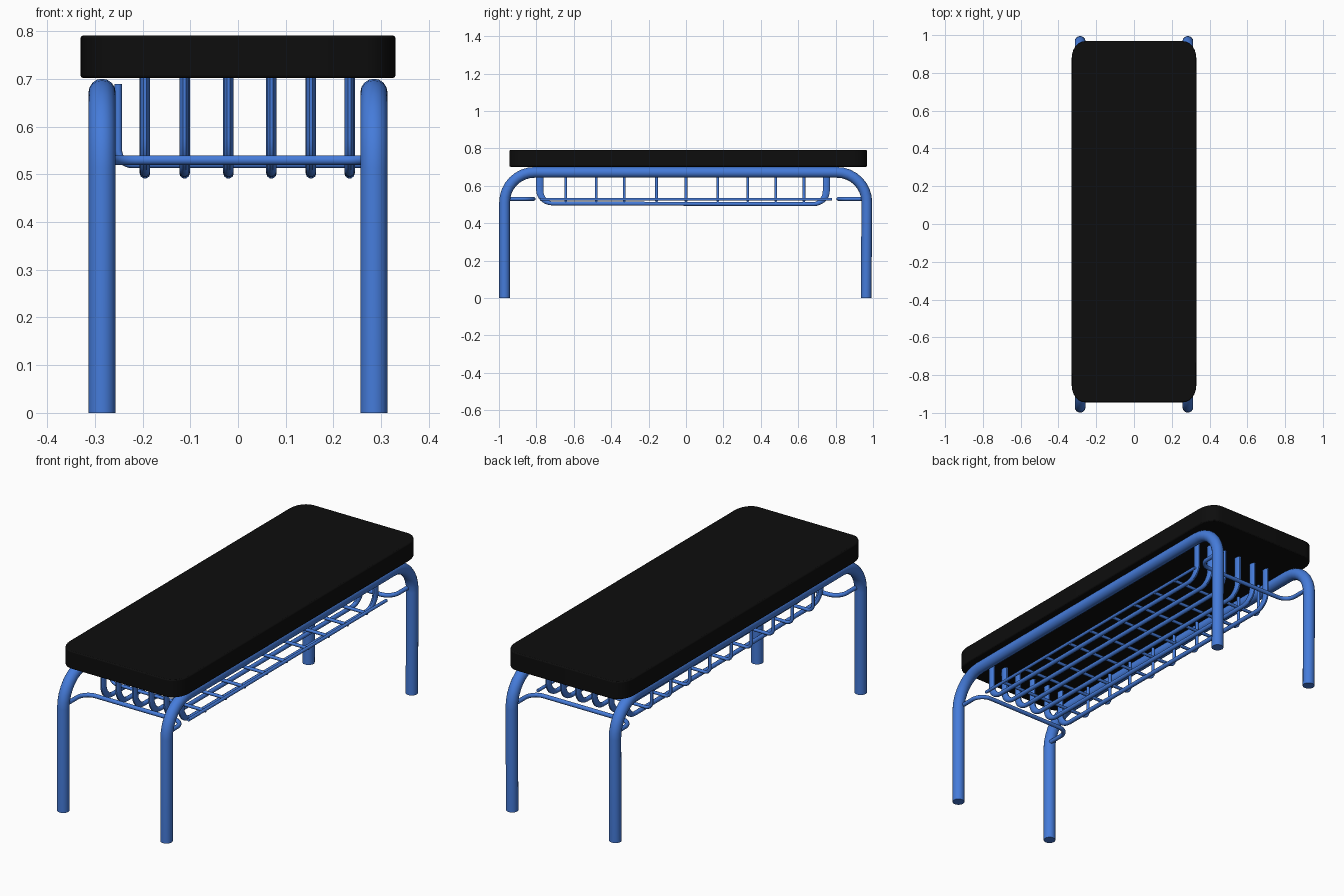
import bpy, bmesh, math
from mathutils import Vector

if "Cube" in bpy.data.objects:
    bpy.data.objects.remove(bpy.data.objects["Cube"])


def material(name, rgb):
    m = bpy.data.materials.new(name)
    m.diffuse_color = (*rgb, 1)
    m.use_nodes = True
    m.node_tree.nodes["Principled BSDF"].inputs["Base Color"].default_value = m.diffuse_color
    return m


blue = material("blue_paint", (0.06, 0.2, 0.7))
black = material("black_vinyl", (0.004, 0.004, 0.004))


def fillet(points, radius, steps=8):
    """Round the inner corners of a polyline."""
    pts = [Vector(p) for p in points]
    out = [pts[0]]
    for a, b, c in zip(pts, pts[1:], pts[2:]):
        u, v = (a - b).normalized(), (c - b).normalized()
        half = u.angle(v) / 2
        d = radius / math.tan(half)
        centre = b + (u + v).normalized() * radius / math.sin(half)
        s, e = b + u * d - centre, b + v * d - centre
        total = s.angle(e)
        for i in range(steps + 1):
            t = i / steps
            w = (s * math.sin((1 - t) * total) + e * math.sin(t * total)) / math.sin(total)
            out.append(centre + w)
    return out + [pts[-1]]


def tube(name, points, thickness, bend=0, sides=3, stretch=1.0):
    """Round bar along a path; stretch widens the bar along y."""
    path = fillet(points, bend) if bend else [Vector(p) for p in points]
    curve = bpy.data.curves.new(name, 'CURVE')
    curve.dimensions = '3D'
    curve.bevel_depth = thickness
    curve.bevel_resolution = sides
    curve.use_fill_caps = True
    spline = curve.splines.new('POLY')
    spline.points.add(len(path) - 1)
    for sp, p in zip(spline.points, path):
        sp.co = (p.x, p.y / stretch, p.z, 1)
    obj = bpy.data.objects.new(name, curve)
    bpy.context.collection.objects.link(obj)
    bpy.ops.object.select_all(action='DESELECT')
    obj.select_set(True)
    bpy.context.view_layer.objects.active = obj
    bpy.ops.object.convert(target='MESH')
    obj = bpy.context.object
    for v in obj.data.vertices:
        v.co.y *= stretch
    obj.data.materials.clear()
    obj.data.materials.append(blue)
    bpy.ops.object.shade_smooth_by_angle(angle=math.radians(40))
    return obj


# Seat pad: rounded rectangle, extruded and softly bevelled
bm = bmesh.new()
hx, hy, rx, ry, yc = 0.33, 0.956, 0.07, 0.09, 0.012
outline = []
for k, (sx, sy) in enumerate([(1, 1), (-1, 1), (-1, -1), (1, -1)]):
    for i in range(7):
        a = math.pi / 2 * (k + i / 6)
        outline.append(bm.verts.new((sx * (hx - rx) + rx * math.cos(a),
                                     yc + sy * (hy - ry) + ry * math.sin(a), 0.702)))
base = bm.faces.new(outline)
top = bmesh.ops.extrude_face_region(bm, geom=[base])
bmesh.ops.translate(bm, vec=(0, 0, 0.089),
                    verts=[g for g in top["geom"] if isinstance(g, bmesh.types.BMVert)])
bmesh.ops.recalc_face_normals(bm, faces=bm.faces)
mesh = bpy.data.meshes.new("seat")
bm.to_mesh(mesh)
bm.free()
seat = bpy.data.objects.new("seat", mesh)
bpy.context.collection.objects.link(seat)
mesh.materials.append(black)
bevel = seat.modifiers.new("soft_edge", 'BEVEL')
bevel.width = 0.005
bevel.segments = 2
bevel.limit_method = 'ANGLE'
bevel.angle_limit = math.radians(50)
bpy.ops.object.select_all(action='DESELECT')
seat.select_set(True)
bpy.context.view_layer.objects.active = seat
bpy.ops.object.shade_smooth_by_angle(angle=math.radians(35))

# Side frames: one bent tube forms two legs and the rail
for side, x in (("left", -0.285), ("right", 0.285)):
    tube(side + "_leg_frame",
         [(x, -0.97, 0), (x, -0.97, 0.672), (x, 0.968, 0.672), (x, 0.963, 0)],
         0.0285, bend=0.16, sides=6)

# Rack supports: U-shaped rods joining the legs at each end
for end, s in (("front", -1), ("back", 1)):
    tube(end + "_rack_support",
         [(-0.275, s * 0.955, 0.53), (-0.275, s * 0.815, 0.53),
          (0.275, s * 0.815, 0.53), (0.275, s * 0.955, 0.53)],
         0.0105, bend=0.06)

# Lengthwise rack rods, turned up to the seat at both ends
for i, x in enumerate((-0.195, -0.112, -0.02, 0.07, 0.153, 0.234)):
    tube(f"rack_long_rod_{i + 1}",
         [(x, -0.782, 0.703), (x, -0.782, 0.506), (x, 0.75, 0.502), (x, 0.75, 0.703)],
         0.011, bend=0.07, stretch=1.8)

# Crosswise rack rods, turned up on the left and open on the right
for i, y in enumerate((-0.643, -0.48, -0.33, -0.157, 0, 0.17, 0.33, 0.48, 0.63)):
    tube(f"rack_cross_rod_{i + 1}",
         [(-0.251, y, 0.69), (-0.251, y, 0.521), (0.272, y, 0.521)],
         0.008, bend=0.03)

# Edge rod along the open side of the rack
tube("rack_edge_rod", [(0.272, -0.78, 0.528), (0.272, 0.78, 0.528)], 0.008)
